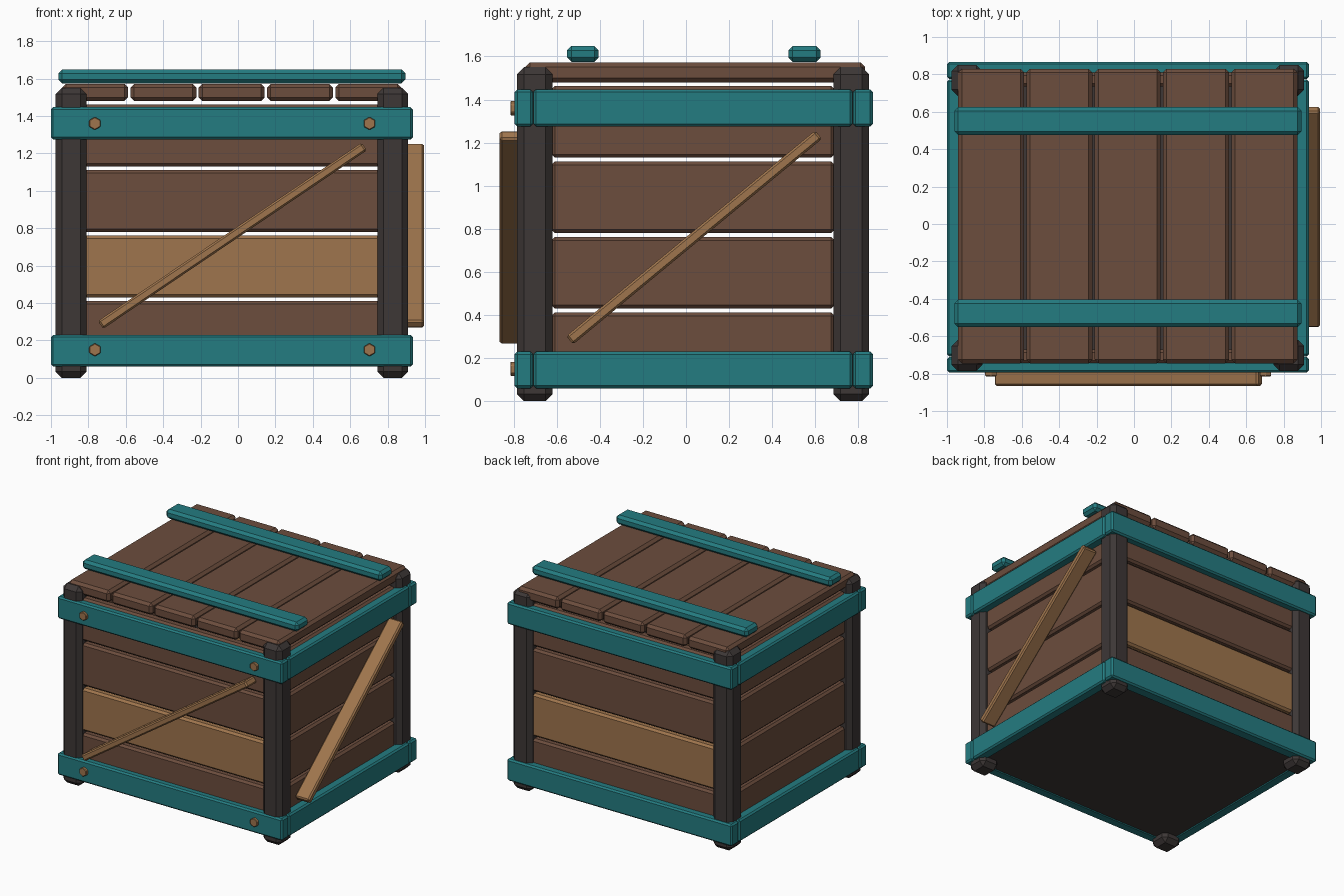
import bpy
import math
from mathutils import Vector, Matrix

cube = bpy.data.objects.get("Cube")
if cube:
    bpy.data.objects.remove(cube, do_unlink=True)


def material(name, rgb):
    mat = bpy.data.materials.new(name)
    mat.use_nodes = True
    linear = [((c / 255 + 0.055) / 1.055) ** 2.4 for c in rgb] + [1.0]
    mat.diffuse_color = linear
    mat.node_tree.nodes["Principled BSDF"].inputs["Base Color"].default_value = linear
    return mat


TEAL = material("teal paint", (36, 124, 129))
BROWN = material("brown wood", (108, 77, 61))
TAN = material("tan wood", (159, 117, 77))
DARK = material("dark wood", (61, 55, 54))


def finish(obj, name, mat, bevel):
    obj.name = name
    obj.data.name = name
    obj.data.materials.append(mat)
    if bevel:
        mod = obj.modifiers.new("chamfer", "BEVEL")
        mod.width = bevel
        mod.segments = 1
        mod.limit_method = 'ANGLE'
    return obj


def box(name, xs, ys, zs, mat, bevel):
    """Chamfered box between the given x, y and z limits."""
    bpy.ops.mesh.primitive_cube_add(size=1)
    obj = bpy.context.object
    size = [b - a for a, b in (xs, ys, zs)]
    centre = Vector([(a + b) / 2 for a, b in (xs, ys, zs)])
    obj.data.transform(Matrix.Translation(centre) @ Matrix.Diagonal(size + [1]))
    return finish(obj, name, mat, bevel)


def brace(name, start, end, normal, depth=0.12, width=0.05):
    """Diagonal strip from start to end, lying on a wall with this normal."""
    a, b, n = Vector(start), Vector(end), Vector(normal)
    along = (b - a).normalized()
    frame = Matrix((along, n.cross(along), n)).transposed().to_4x4()
    bpy.ops.mesh.primitive_cube_add(size=1)
    obj = bpy.context.object
    obj.data.transform(Matrix.Translation((a + b) / 2) @ frame
                       @ Matrix.Diagonal(((b - a).length, width, depth, 1)))
    return finish(obj, name, TAN, 0.01)


# Corner posts
post_x = {"right": (-0.975, -0.81), "left": (0.745, 0.91)}
post_y = {"front": (-0.785, -0.62), "back": (0.685, 0.85)}
for side, xs in post_x.items():
    for end, ys in post_y.items():
        box(f"{end}_{side}_post", xs, ys, (0, 1.55), DARK, 0.033)

# Wall planks, with the third row from the top in tan at front and back
for row in range(4):
    z = 0.08 + 0.35 * row
    zs = (z, z + 0.332)
    for end, ys in (("front", (-0.745, -0.67)), ("back", (0.735, 0.81))):
        box(f"{end}_wall_plank_{row}", (-0.83, 0.765), ys, zs,
            TAN if row == 1 else BROWN, 0.016)
    for side, xs in (("right", (-0.935, -0.86)), ("left", (0.795, 0.87))):
        box(f"{side}_wall_plank_{row}", xs, (-0.625, 0.69), zs, BROWN, 0.016)

# Floor panel
box("floor", (-0.925, 0.86), (-0.72, 0.79), (0.066, 0.11), DARK, 0)

# Bands around the base and the top
for level, zs in (("lower", (0.06, 0.23)), ("upper", (1.275, 1.447))):
    for end, ys in (("front", (-0.795, -0.71)), ("back", (0.775, 0.867))):
        box(f"{level}_{end}_band", (-1.0, 0.935), ys, zs, TEAL, 0.012)
    for side, xs in (("right", (-1.0, -0.915)), ("left", (0.85, 0.935))):
        box(f"{level}_{side}_band", xs, (-0.708, 0.773), zs, TEAL, 0.012)

# Lid planks and the two cleats across them
for i in range(5):
    x = -0.94 + 0.365 * i
    box(f"lid_plank_{i}", (x, x + 0.353), (-0.745, 0.83), (1.48, 1.572), BROWN, 0.02)
for end, ys in (("front", (-0.552, -0.405)), ("back", (0.475, 0.625))):
    box(f"{end}_lid_cleat", (-0.96, 0.895), ys, (1.575, 1.648), TEAL, 0.02)

# Diagonal braces on the front and left walls
brace("front_brace", (-0.735, -0.805, 0.283), (0.675, -0.805, 1.237), (0, -1, 0))
brace("left_brace", (0.935, -0.54, 0.283), (0.935, 0.615, 1.237), (1, 0, 0))

# Hexagonal bolts on the front bands
for side, x in (("right", -0.765), ("left", 0.703)):
    for level, z in (("lower", 0.15), ("upper", 1.36)):
        bpy.ops.mesh.primitive_cylinder_add(vertices=6, radius=0.035, depth=0.05)
        bolt = bpy.context.object
        bolt.data.transform(Matrix.Translation((x, -0.79, z))
                            @ Matrix.Rotation(math.pi / 2, 4, 'X'))
        finish(bolt, f"{level}_{side}_bolt", TAN, 0.004)
